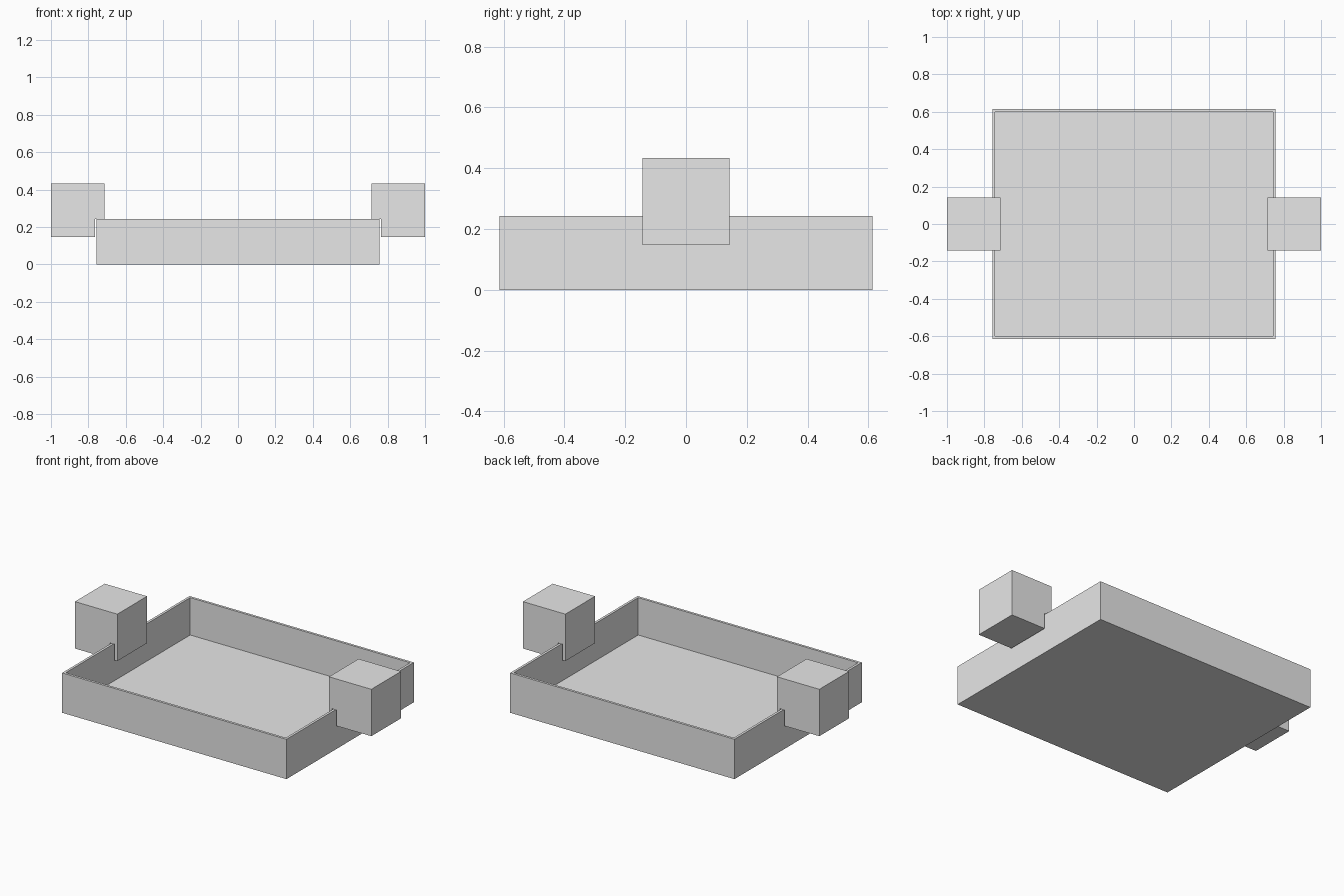
import bpy

default = bpy.data.objects.get("Cube")
if default:
    bpy.data.objects.remove(default, do_unlink=True)

# Single plain grey material
grey = bpy.data.materials.new("light_grey")
grey.use_nodes = True
colour = (0.8, 0.8, 0.8, 1)
grey.diffuse_color = colour
grey.node_tree.nodes["Principled BSDF"].inputs["Base Color"].default_value = colour


def extrude_profile(name, profile, half_depth):
    """Extrude an xz outline along y, centred on y = 0."""
    n = len(profile)
    verts = [(x, y, z) for y in (-half_depth, half_depth) for x, z in profile]
    faces = [tuple(range(n)), tuple(reversed(range(n, 2 * n)))]
    faces += [(i, i + n, (i + 1) % n + n, (i + 1) % n) for i in range(n)]
    mesh = bpy.data.meshes.new(name)
    mesh.from_pydata(verts, [], faces)
    mesh.materials.append(grey)
    obj = bpy.data.objects.new(name, mesh)
    bpy.context.collection.objects.link(obj)
    return obj


# Open tray: nested rings from the outer base up, over the rim and down to the floor
HX, HY, TOP, WALL = 0.757, 0.614, 0.243, 0.015
rings = [(0, 0), (0, TOP), (WALL, TOP), (WALL, WALL)]
corners = [(-1, -1), (1, -1), (1, 1), (-1, 1)]
verts = [(sx * (HX - inset), sy * (HY - inset), z)
         for inset, z in rings for sx, sy in corners]
faces = [(3, 2, 1, 0), (12, 13, 14, 15)]
for r in range(len(rings) - 1):
    for i in range(4):
        a, b = r * 4 + i, r * 4 + (i + 1) % 4
        faces.append((a, b, b + 4, a + 4))
mesh = bpy.data.meshes.new("tray")
mesh.from_pydata(verts, [], faces)
mesh.materials.append(grey)
bpy.context.collection.objects.link(bpy.data.objects.new("tray", mesh))

# Side blocks, each with a slot underneath that sits over the tray wall
INNER, OUTER, LOW, HIGH = 0.714, 1.0, 0.147, 0.433
SLOT_IN, SLOT_OUT, SLOT_TOP = 0.735, 0.765, 0.244
outline = [(INNER, LOW), (SLOT_IN, LOW), (SLOT_IN, SLOT_TOP), (SLOT_OUT, SLOT_TOP),
           (SLOT_OUT, LOW), (OUTER, LOW), (OUTER, HIGH), (INNER, HIGH)]
extrude_profile("left_block", outline, 0.143)
extrude_profile("right_block", [(-x, z) for x, z in reversed(outline)], 0.143)
